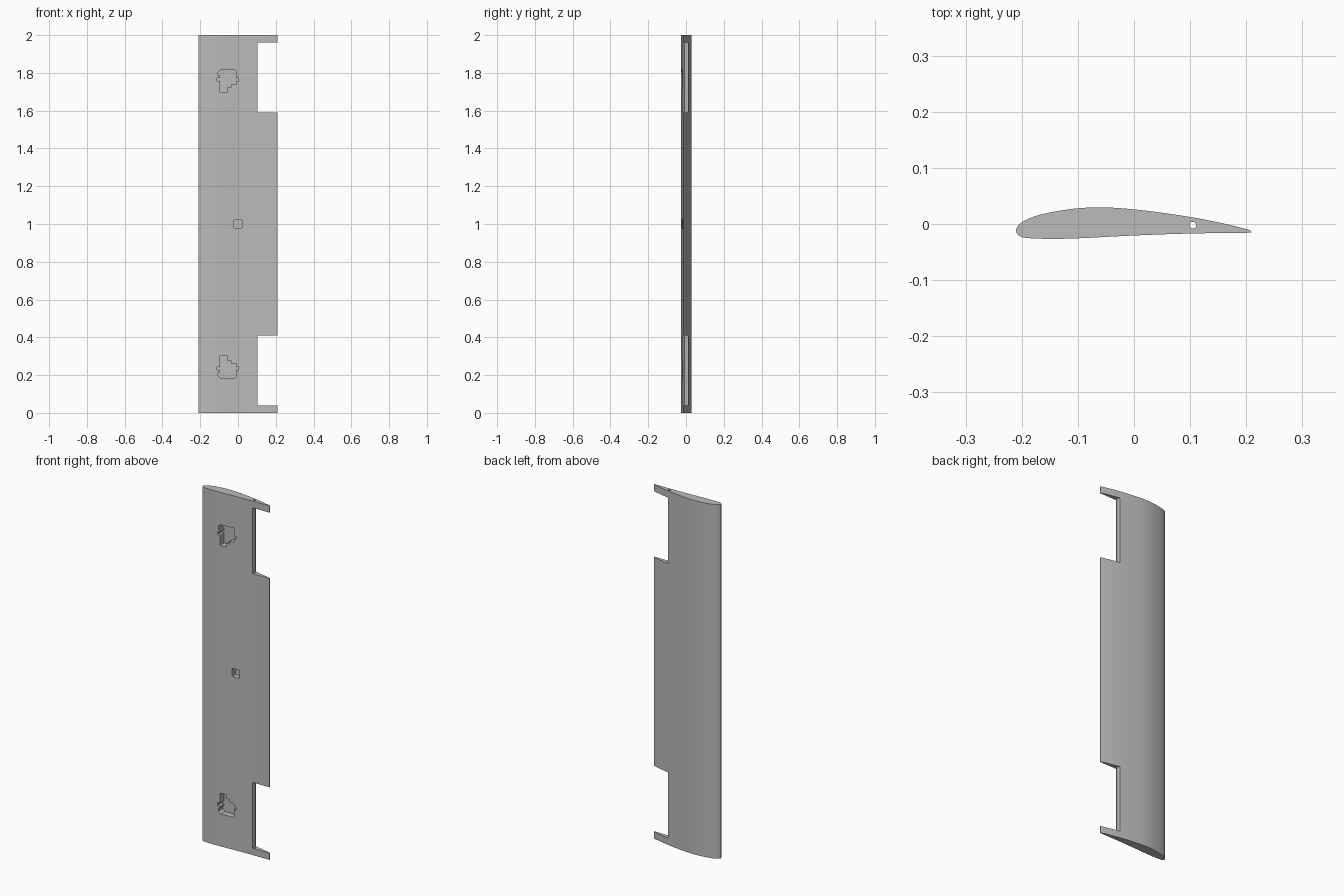
import bpy, bmesh
from mathutils import Vector

cube = bpy.data.objects.get("Cube")
if cube:
    bpy.data.objects.remove(cube, do_unlink=True)

grey = bpy.data.materials.new("plain grey")
grey.use_nodes = True
GREY = (0.5, 0.5, 0.5, 1)
grey.diffuse_color = GREY
grey.node_tree.nodes["Principled BSDF"].inputs["Base Color"].default_value = GREY


def prism(name, outline, offset):
    """Closed solid made by sweeping a 3D outline along an offset."""
    bm = bmesh.new()
    face = bm.faces.new([bm.verts.new(p) for p in outline])
    swept = bmesh.ops.extrude_face_region(bm, geom=[face])["geom"]
    bmesh.ops.translate(bm, vec=Vector(offset),
                        verts=[v for v in swept if isinstance(v, bmesh.types.BMVert)])
    bmesh.ops.recalc_face_normals(bm, faces=bm.faces)
    mesh = bpy.data.meshes.new(name)
    bm.to_mesh(mesh)
    bm.free()
    mesh.materials.append(grey)
    obj = bpy.data.objects.new(name, mesh)
    bpy.context.collection.objects.link(obj)
    return obj


def smooth_path(points, steps=4):
    """Catmull-Rom curve through the points."""
    pts = [Vector(p) for p in points]
    pts = [2 * pts[0] - pts[1]] + pts + [2 * pts[-1] - pts[-2]]
    path = []
    for a, b, c, d in zip(pts, pts[1:], pts[2:], pts[3:]):
        for i in range(steps):
            t = i / steps
            path.append(0.5 * (2 * b + (c - a) * t + (2 * a - 5 * b + 4 * c - d) * t * t
                               + (3 * b - a - 3 * c + d) * t ** 3))
    return path + [pts[-2]]


# Wing: cambered section from trailing edge, over the back, round the nose and home
section = smooth_path([
    (0.209, -0.013), (0.2, -0.009), (0.15, 0.003), (0.1, 0.0125), (0.05, 0.02),
    (0, 0.026), (-0.05, 0.0295), (-0.1, 0.028), (-0.15, 0.0205), (-0.18, 0.0125),
    (-0.2, 0.003), (-0.209, -0.007), (-0.21, -0.013), (-0.205, -0.021),
    (-0.19, -0.025), (-0.15, -0.0265), (-0.1, -0.0255), (0, -0.0205),
    (0.1, -0.017), (0.209, -0.0155)])
wing = prism("wing", [(p.x, p.y, 0) for p in section], (0, 0, 2))

cutters = []

# Hinge rod bore along the whole span
bpy.ops.mesh.primitive_cylinder_add(vertices=24, radius=0.006, depth=2.2,
                                    location=(0.105, -0.002, 1))
cutters.append(bpy.context.object)

# Control-surface notches and stepped actuator pockets, mirrored about mid-span
pocket = [(-0.09, 1.817), (-0.015, 1.817), (-0.011, 1.813), (-0.011, 1.773),
          (0.003, 1.773), (0.003, 1.757), (-0.011, 1.757), (-0.011, 1.738),
          (-0.037, 1.738), (-0.037, 1.722), (-0.055, 1.722), (-0.055, 1.7),
          (-0.095, 1.7), (-0.095, 1.757), (-0.111, 1.757), (-0.111, 1.773),
          (-0.095, 1.773), (-0.095, 1.785), (-0.105, 1.785), (-0.105, 1.805)]
notch = [(0.103, 1.59), (0.3, 1.59), (0.3, 1.962), (0.103, 1.962)]
for side in (1, -1):
    def place(x, y, z):
        return (x, y, 1 + side * (z - 1))
    cutters.append(prism("notch_cutter", [place(x, -0.1, z) for x, z in notch], (0, 0.2, 0)))
    cutters.append(prism("pocket_cutter", [place(x, -0.06, z) for x, z in pocket],
                         (0, 0.072, 0)))

# Small central socket with clipped corners
h, c = 0.023, 0.004
corners = [(h, h - c), (h - c, h), (c - h, h), (-h, h - c),
           (-h, c - h), (c - h, -h), (h - c, -h), (h, c - h)]
cutters.append(prism("socket_cutter", [(x, -0.06, 1 + z) for x, z in corners], (0, 0.07, 0)))

# Cut every opening into the wing
bpy.ops.object.select_all(action='DESELECT')
bpy.context.view_layer.objects.active = wing
wing.select_set(True)
for cutter in cutters:
    cutter.hide_render = True
    mod = wing.modifiers.new("cut", 'BOOLEAN')
    mod.operation = 'DIFFERENCE'
    mod.solver = 'EXACT'
    mod.object = cutter
    bpy.ops.object.modifier_apply(modifier=mod.name)
    bpy.data.objects.remove(cutter, do_unlink=True)

wing.data.materials.clear()
wing.data.materials.append(grey)
for poly in wing.data.polygons:
    poly.material_index = 0
bpy.ops.object.shade_smooth_by_angle(angle=0.5)
